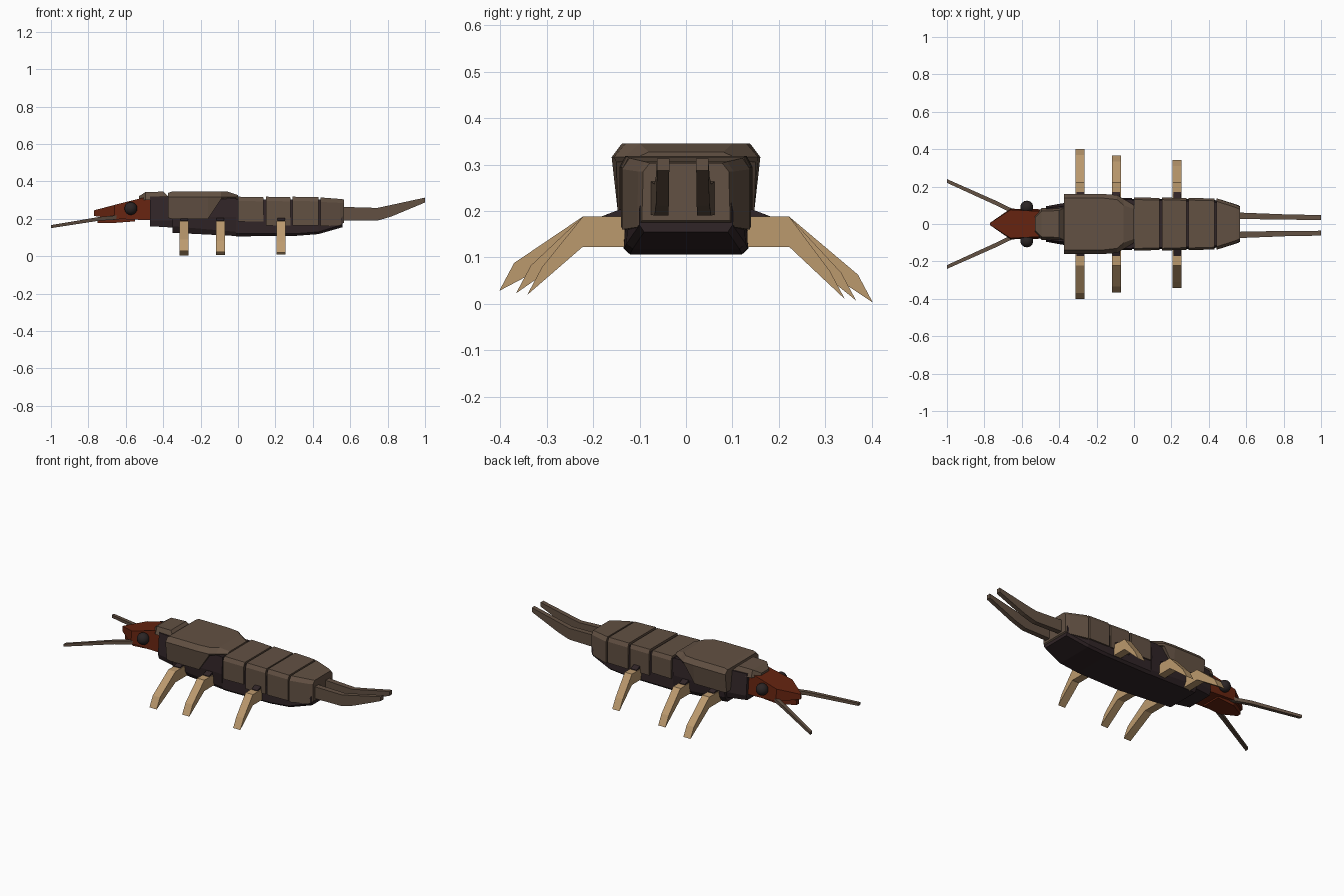
import bpy, bmesh


def material(name, r, g, b):
    m = bpy.data.materials.new(name)
    m.diffuse_color = (r, g, b, 1)
    return m


SHELL = material("shell brown", 0.123, 0.082, 0.056)
DARK = material("dark underside", 0.030, 0.018, 0.020)
RED = material("rust head", 0.130, 0.017, 0.005)
TAN = material("leg tan", 0.50, 0.32, 0.155)
EYE = material("eye black", 0.024, 0.018, 0.018)


def loft(name, rings, mat):
    """Skin a closed solid through a row of equal-sized 3D rings."""
    bm = bmesh.new()
    rows = [[bm.verts.new(p) for p in ring] for ring in rings]
    n = len(rows[0])
    for a, b in zip(rows, rows[1:]):
        for i in range(n):
            j = (i + 1) % n
            bm.faces.new((a[i], a[j], b[j], b[i]))
    bm.faces.new(rows[0])
    bm.faces.new(rows[-1])
    bmesh.ops.recalc_face_normals(bm, faces=bm.faces)
    me = bpy.data.meshes.new(name)
    bm.to_mesh(me)
    bm.free()
    me.materials.append(mat)
    ob = bpy.data.objects.new(name, me)
    bpy.context.collection.objects.link(ob)
    return ob


def body(name, sections, mat):
    """Loft along x; each section is x plus a half profile, low to high."""
    rings = []
    for x, half in sections:
        rings.append([(x, y, z) for y, z in half] +
                     [(x, -y, z) for y, z in reversed(half)])
    return loft(name, rings, mat)


def rod(name, stations, mat):
    """Square rod through (x, y, z, half width, half height)."""
    return loft(name, [[(x, y - w, z - h), (x, y + w, z - h),
                        (x, y + w, z + h), (x, y - w, z + h)]
                       for x, y, z, w, h in stations], mat)


# Head and jaw
body("head", [(-0.77, [(0.006, 0.215), (0.005, 0.245)]),
              (-0.66, [(0.082, 0.200), (0.076, 0.274)]),
              (-0.47, [(0.078, 0.192), (0.066, 0.322)])], RED)
body("jaw", [(-0.75, [(0.012, 0.177), (0.012, 0.205)]),
             (-0.66, [(0.062, 0.178), (0.062, 0.212)]),
             (-0.55, [(0.062, 0.186), (0.062, 0.212)])], RED)

# Dark underbody: neck, thorax, abdomen
body("neck", [(-0.47, [(0.085, 0.160), (0.095, 0.19), (0.085, 0.318)]),
              (-0.33, [(0.110, 0.152), (0.120, 0.19), (0.100, 0.318)])], DARK)
body("thorax", [(-0.35, [(0.105, 0.125), (0.125, 0.16), (0.135, 0.21), (0.125, 0.31)]),
                (-0.01, [(0.120, 0.108), (0.135, 0.13), (0.140, 0.21), (0.132, 0.31)])], DARK)
body("abdomen", [(-0.01, [(0.120, 0.106), (0.135, 0.12), (0.134, 0.20), (0.128, 0.305)]),
                 (0.30, [(0.120, 0.108), (0.133, 0.12), (0.130, 0.20), (0.122, 0.303)]),
                 (0.43, [(0.115, 0.118), (0.128, 0.13), (0.125, 0.20), (0.118, 0.303)]),
                 (0.56, [(0.090, 0.155), (0.100, 0.17), (0.100, 0.20), (0.085, 0.300)])], DARK)

# Collar plate behind the head
body("collar_plate", [(-0.53, [(0.040, 0.305), (0.034, 0.320)]),
                      (-0.495, [(0.085, 0.300), (0.068, 0.343)]),
                      (-0.40, [(0.092, 0.300), (0.072, 0.345)]),
                      (-0.375, [(0.092, 0.300), (0.086, 0.320)])], SHELL)

# Large thorax shield with a slanted rear edge
body("thorax_shield", [(-0.375, [(0.147, 0.205), (0.160, 0.316), (0.138, 0.338)]),
                       (-0.355, [(0.147, 0.200), (0.160, 0.316), (0.138, 0.345)]),
                       (-0.16, [(0.147, 0.200), (0.160, 0.316), (0.138, 0.345)]),
                       (-0.09, [(0.150, 0.305), (0.155, 0.316), (0.130, 0.345)]),
                       (-0.055, [(0.125, 0.305), (0.133, 0.316), (0.100, 0.345)]),
                       (0.0, [(0.095, 0.305), (0.100, 0.318), (0.080, 0.327)])], SHELL)

# Four abdominal plates, the last one tapering
for i, (x0, x1, w, low) in enumerate([(0.0, 0.135, 0.143, 0.185), (0.15, 0.28, 0.142, 0.165),
                                      (0.292, 0.43, 0.140, 0.165)]):
    body(f"abdomen_plate_{i + 1}",
         [(x0, [(w, low), (w, 0.295), (w - 0.012, 0.318)]),
          (x1, [(w - 0.004, low), (w - 0.004, 0.293), (w - 0.016, 0.315)])], SHELL)
body("abdomen_plate_4",
     [(0.44, [(0.138, 0.160), (0.138, 0.290), (0.122, 0.314)]),
      (0.545, [(0.105, 0.165), (0.103, 0.285), (0.088, 0.306)]),
      (0.568, [(0.095, 0.180), (0.092, 0.285), (0.078, 0.303)])], SHELL)

for side, tag in ((1, "left"), (-1, "right")):
    # Eye
    bpy.ops.mesh.primitive_uv_sphere_add(segments=14, ring_count=8, radius=0.035,
                                         location=(-0.573, side * 0.09, 0.255))
    eye = bpy.context.object
    eye.name = f"eye_{tag}"
    eye.data.materials.append(EYE)
    bpy.ops.object.shade_smooth()

    # Antenna
    rod(f"antenna_{tag}", [(-0.635, side * 0.062, 0.208, 0.012, 0.011),
                           (-0.74, side * 0.113, 0.200, 0.012, 0.010),
                           (-1.0, side * 0.230, 0.158, 0.010, 0.008)], SHELL)

    # Tail filament
    rod(f"tail_filament_{tag}", [(0.54, side * 0.052 - 0.007, 0.228, 0.017, 0.036),
                                 (0.745, side * 0.046 - 0.007, 0.224, 0.015, 0.034),
                                 (0.82, side * 0.044 - 0.007, 0.243, 0.014, 0.031),
                                 (1.0, side * 0.042 - 0.007, 0.300, 0.013, 0.013)], SHELL)

    # Legs, shorter toward the rear; the two sides stand slightly differently
    for name, x, reach in (("front", -0.288, 0.402), ("middle", -0.094, 0.366),
                           ("rear", 0.231, 0.342)):
        if side > 0:
            toe = 0.003 + (0.402 - reach) * 0.12
            shin = toe + 0.06
        else:
            toe = 0.028 - (0.402 - reach) * 0.15
            shin = toe + 0.06
        outline = [(0.10, 0.123), (0.222, 0.123), (reach, toe),
                   (reach - 0.032, shin), (0.222, 0.188), (0.10, 0.188)]
        loft(f"{name}_leg_{tag}",
             [[(x + dx, side * y, z) for y, z in outline] for dx in (-0.024, 0.024)], TAN)

        # Dark hip wedge above the leg root
        wedge = [(0.12, 0.180), (0.172, 0.186), (0.172, 0.192), (0.12, 0.212)]
        loft(f"{name}_hip_{tag}",
             [[(x + dx, side * y, z) for y, z in wedge] for dx in (-0.02, 0.02)], DARK)
